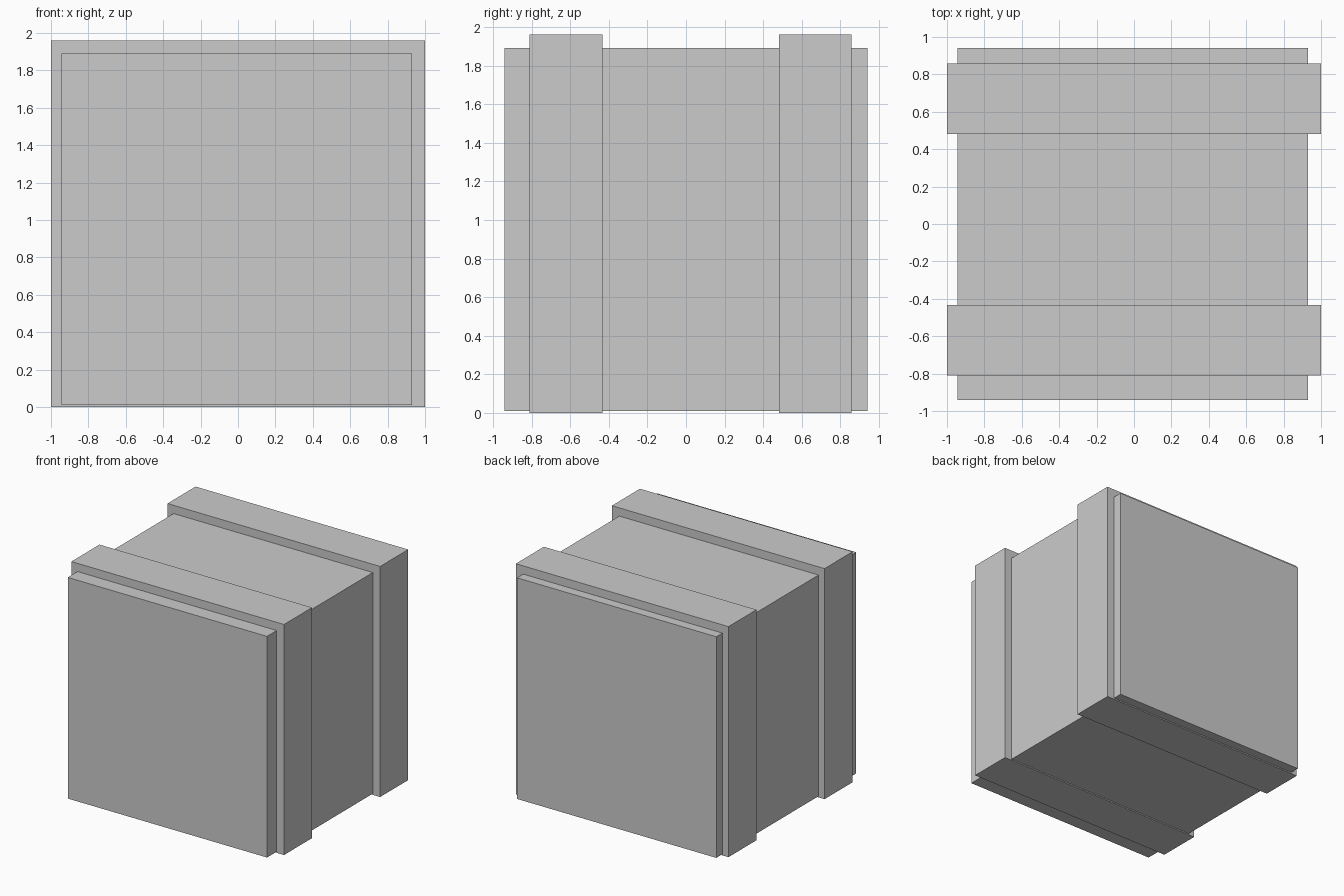
import bpy

if "Cube" in bpy.data.objects:
    bpy.data.objects.remove(bpy.data.objects["Cube"])


def box(name, x, y, z):
    """Axis-aligned box from (min, max) ranges."""
    bpy.ops.mesh.primitive_cube_add(size=1)
    ob = bpy.context.object
    ob.name = name
    ob.location = [(a + b) / 2 for a, b in (x, y, z)]
    ob.scale = [b - a for a, b in (x, y, z)]
    bpy.ops.object.transform_apply(location=False, rotation=False, scale=True)
    return ob


# Main crate body
box("crate_body", (-0.943, 0.931), (-0.94, 0.94), (0.01, 1.89))

# Two raised bands wrapping the body
BAND_WIDTH = 0.377
for name, y0 in (("front_band", -0.81), ("back_band", 0.481)):
    box(name, (-1, 1), (y0, y0 + BAND_WIDTH), (0, 1.96))
